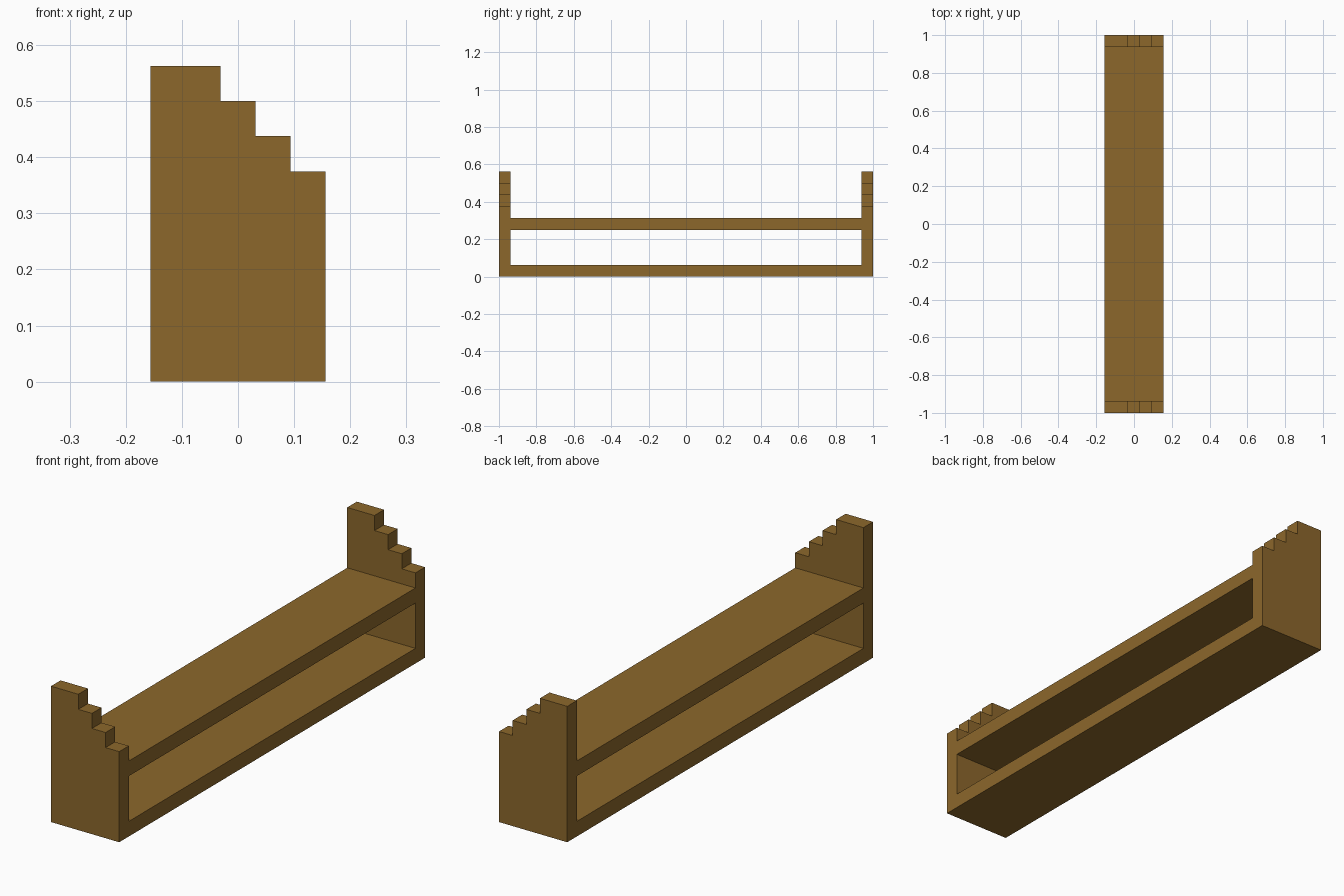
import bpy

if "Cube" in bpy.data.objects:
    bpy.data.objects.remove(bpy.data.objects["Cube"])

U = 1 / 16  # board thickness and step size

wood = bpy.data.materials.new("brown_wood")
wood.diffuse_color = (0.265, 0.137, 0.0245, 1)
wood.use_nodes = True
wood.node_tree.nodes["Principled BSDF"].inputs["Base Color"].default_value = wood.diffuse_color


def extrude_y(name, profile, y0, y1):
    """Extrude a counter-clockwise (x, z) profile from y0 to y1."""
    n = len(profile)
    verts = [(x, y, z) for y in (y0, y1) for x, z in profile]
    faces = [tuple(range(n)), tuple(range(2 * n - 1, n - 1, -1))]
    faces += [(i, i + n, (i + 1) % n + n, (i + 1) % n) for i in range(n)]
    mesh = bpy.data.meshes.new(name)
    mesh.from_pydata(verts, [], faces)
    mesh.materials.append(wood)
    obj = bpy.data.objects.new(name, mesh)
    bpy.context.collection.objects.link(obj)
    return obj


# Stepped end panels: four treads rising towards -x
W = 2.5 * U
stepped = [(-W, 0), (W, 0)]
for i in range(4):
    z = (6 + i) * U
    left = W - (i + 1) * U if i < 3 else -W
    stepped += [(W - i * U, z), (left, z)]
extrude_y("front_end_panel", stepped, -1, -1 + U)
extrude_y("back_end_panel", stepped, 1 - U, 1)

# Two long boards between the end panels
for name, z in (("bottom_board", 0), ("upper_shelf", 4 * U)):
    extrude_y(name, [(-W, z), (W, z), (W, z + U), (-W, z + U)], -1 + U, 1 - U)
